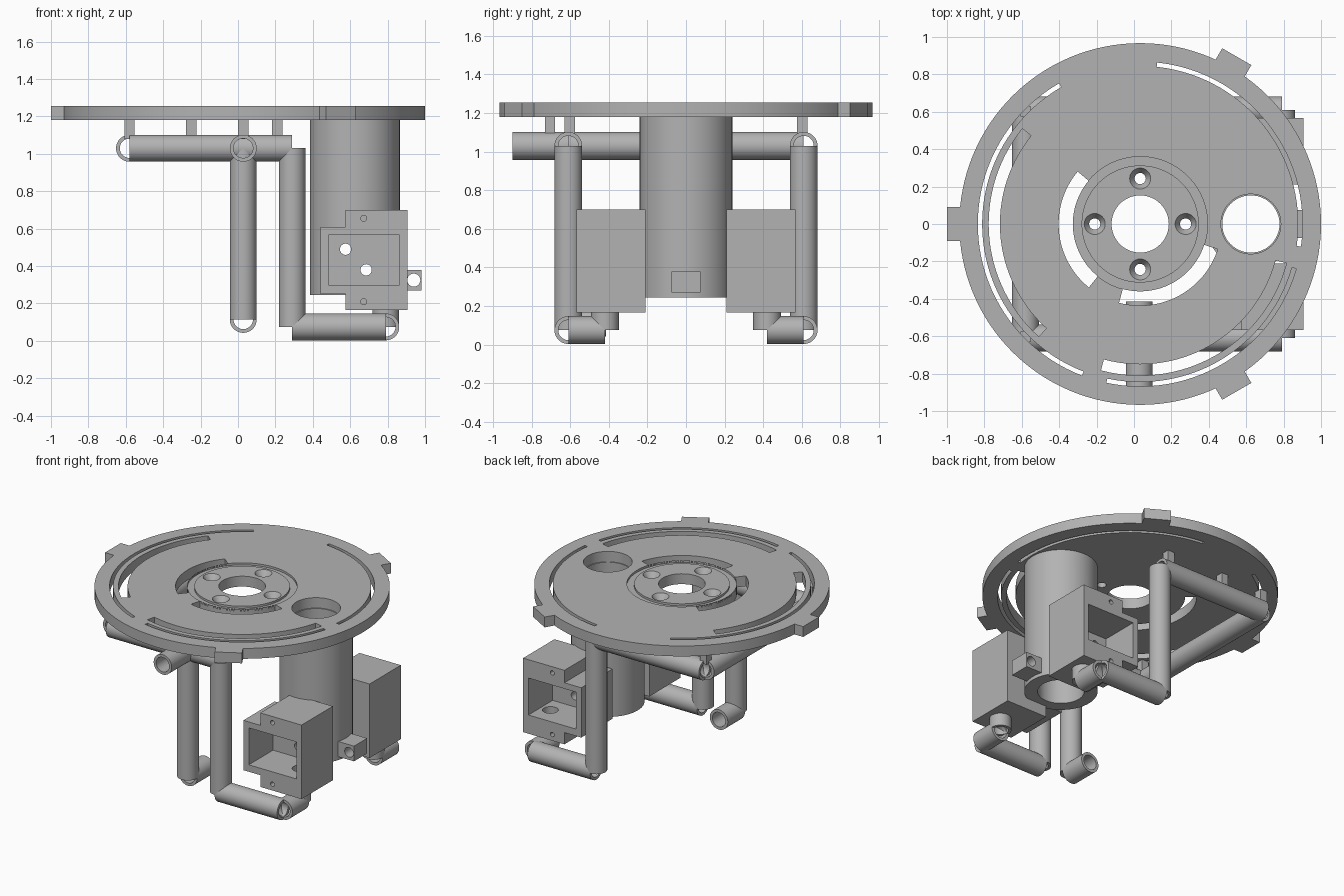
import bpy
import bmesh
from math import pi, cos, sin, radians
from mathutils import Vector

if "Cube" in bpy.data.objects:
    bpy.data.objects.remove(bpy.data.objects["Cube"])

grey = bpy.data.materials.new("plain grey")
grey.use_nodes = True
grey.diffuse_color = (0.45, 0.45, 0.45, 1)
grey.node_tree.nodes["Principled BSDF"].inputs["Base Color"].default_value = (0.45, 0.45, 0.45, 1)


def add_object(name, bm):
    bmesh.ops.recalc_face_normals(bm, faces=bm.faces[:])
    mesh = bpy.data.meshes.new(name)
    bm.to_mesh(mesh)
    bm.free()
    mesh.materials.append(grey)
    obj = bpy.data.objects.new(name, mesh)
    bpy.context.collection.objects.link(obj)
    return obj


def prism(name, points, offset):
    """Extrude a flat outline by an offset vector."""
    bm = bmesh.new()
    face = bm.faces.new([bm.verts.new(p) for p in points])
    top = bmesh.ops.extrude_face_region(bm, geom=[face])["geom"]
    verts = [v for v in top if isinstance(v, bmesh.types.BMVert)]
    bmesh.ops.translate(bm, verts=verts, vec=offset)
    return add_object(name, bm)


def box(name, x, y, z):
    outline = [(x[0], y[0], z[0]), (x[1], y[0], z[0]), (x[1], y[1], z[0]), (x[0], y[1], z[0])]
    return prism(name, outline, (0, 0, z[1] - z[0]))


def rod(name, start, end, r1, r2=None, sides=48):
    start, end = Vector(start), Vector(end)
    axis = end - start
    bm = bmesh.new()
    bmesh.ops.create_cone(bm, cap_ends=True, segments=sides, radius1=r1,
                          radius2=r1 if r2 is None else r2, depth=axis.length)
    turn = axis.to_track_quat("Z", "Y").to_matrix().to_4x4()
    bmesh.ops.transform(bm, matrix=turn, verts=bm.verts)
    bmesh.ops.translate(bm, verts=bm.verts, vec=(start + end) / 2)
    return add_object(name, bm)


def combine(obj, other, operation="DIFFERENCE"):
    """Apply a boolean and delete the second object."""
    mod = obj.modifiers.new("cut", "BOOLEAN")
    mod.operation, mod.solver, mod.object = operation, "EXACT", other
    graph = bpy.context.evaluated_depsgraph_get()
    old = obj.data
    new = bpy.data.meshes.new_from_object(obj.evaluated_get(graph))
    obj.modifiers.clear()
    obj.data = new
    bpy.data.meshes.remove(old)
    bpy.data.objects.remove(other)


CX = 0.033          # disc centre
Z0, Z1 = 1.18, 1.255  # disc underside and top


def arc_cutter(r0, r1, a0, a1, low=Z0 - 0.05):
    n = max(8, int((a1 - a0) / 3))
    angles = [radians(a0 + (a1 - a0) * i / n) for i in range(n + 1)]
    pts = [(CX + r1 * cos(a), r1 * sin(a), low) for a in angles]
    pts += [(CX + r0 * cos(a), r0 * sin(a), low) for a in reversed(angles)]
    return prism("cutter", pts, (0, 0, 1.4 - low))


# Disc with three rim tabs
disc = rod("base_disc", (CX, 0, Z0), (CX, 0, Z1), 0.967, sides=128)
for angle in (60, 180, 300):
    a = radians(angle)
    out, side = Vector((cos(a), sin(a), 0)), Vector((-sin(a), cos(a), 0))
    mid = Vector((CX, 0, Z0))
    pts = [mid + out * r + side * s for r, s in
           ((0.9, -0.09), (1.033, -0.09), (1.033, 0.09), (0.9, 0.09))]
    combine(disc, prism("tab", pts, (0, 0, Z1 - Z0)), "UNION")

# Curved slots through the disc
for slot in ((0.845, 0.868, 120, 249), (0.75, 0.81, 141, 228), (0.75, 0.81, 255, 345),
             (0.845, 0.868, 258, 344), (0.845, 0.868, -8, 84),
             (0.36, 0.436, 140, 231), (0.36, 0.436, 255, 342)):
    combine(disc, arc_cutter(*slot))

# Hub groove, bore and countersunk screw holes
groove = rod("cutter", (CX, 0, Z1 - 0.015), (CX, 0, 1.4), 0.36, sides=96)
combine(groove, rod("core", (CX, 0, 1.1), (CX, 0, 1.5), 0.313, sides=96))
combine(disc, groove)
combine(disc, rod("cutter", (CX, 0, 1), (CX, 0, 1.4), 0.153))
combine(disc, rod("cutter", (0.625, 0, 1), (0.625, 0, 1.4), 0.16))
for i in range(4):
    x, y = CX + 0.243 * cos(i * pi / 2), 0.243 * sin(i * pi / 2)
    combine(disc, rod("cutter", (x, y, 1), (x, y, 1.4), 0.03, sides=24))
    combine(disc, rod("cutter", (x, y, Z1 - 0.04), (x, y, Z1 + 0.001), 0.03, 0.057, sides=24))

# Large hanging sleeve, with the bores that run through both housings
BORES = ((0.575, 0.49), (0.685, 0.38))
sleeve = rod("sleeve", (0.625, 0, 0.245), (0.625, 0, Z0), 0.24, sides=64)
combine(sleeve, rod("cutter", (0.625, 0, 0.1), (0.625, 0, 1.3), 0.153))
for x, z in BORES:
    combine(sleeve, rod("cutter", (x, -1, z), (x, 1, z), 0.03, sides=24))

# Small lug on the sleeve
lug = box("sleeve_lug", (0.85, 0.98), (-0.075, 0.075), (0.27, 0.38))
combine(lug, rod("cutter", (0.94, -0.2, 0.325), (0.94, 0.2, 0.325), 0.035, sides=24))


def tube(name, start, end):
    """Hollow pipe, open at both ends."""
    pipe = rod(name, start, end, 0.072, sides=40)
    a, b = Vector(start), Vector(end)
    d = (b - a).normalized() * 0.05
    combine(pipe, rod("cutter", a - d, b + d, 0.052, sides=40))


def tube_run(name, nodes):
    for i in range(len(nodes) - 1):
        tube(f"{name}_{i + 1}", nodes[i], nodes[i + 1])


def post(name, x, y):
    box(name, (x - 0.027, x + 0.027), (y - 0.027, y + 0.027), (1.08, Z0))


# Mirrored housings, pipe runs and posts
for label, s in (("front", -1), ("back", 1)):
    # Stepped housing with an open pocket
    outline = [(0.44, 0.25), (0.575, 0.25), (0.575, 0.165), (0.905, 0.165),
               (0.905, 0.70), (0.575, 0.70), (0.575, 0.61), (0.44, 0.61)]
    housing = prism(f"{label}_housing", [(x, s * 0.21, z) for x, z in outline],
                    (0, s * 0.357, 0))
    combine(housing, box("cutter", (0.483, 0.863), sorted((s * 0.29, s * 0.7)), (0.30, 0.567)))
    for x, z in BORES:
        combine(housing, rod("cutter", (x, s * 0.1, z), (x, s * 0.4, z), 0.03, sides=24))
    for z in (0.21, 0.655):
        combine(housing, rod("cutter", (0.672, s * 0.45, z), (0.672, s * 0.7, z), 0.016, sides=16))
    combine(housing, rod("cutter", (0.79, s * 0.42, 0.1), (0.79, s * 0.42, 0.35), 0.052, sides=40))

    # Pipe from the housing floor up to the disc
    y = s * 0.61
    tube_run(f"{label}_pipe", [(0.79, s * 0.42, 0.165), (0.79, s * 0.42, 0.075), (0.79, y, 0.075),
                               (0.29, y, 0.075), (0.29, y, 1.03), (-0.58, y, 1.03)])
    for i, x in enumerate((-0.58, -0.25, 0.21)):
        post(f"{label}_post_{i + 1}", x, s * 0.603)

# Pipe joining the two runs, and the separate centre pipe
tube("cross_pipe", (-0.58, -0.61, 1.03), (-0.58, 0.61, 1.03))
tube_run("centre_pipe", [(0.028, -0.9, 1.03), (0.028, -0.61, 1.03),
                         (0.028, -0.61, 0.115), (0.028, -0.415, 0.115)])
post("centre_post", 0.028, -0.705)

# Smooth the round walls and keep edges sharp
bpy.ops.object.select_all(action="DESELECT")
for obj in bpy.context.collection.objects:
    if obj.type == "MESH" and grey.name in obj.data.materials:
        obj.select_set(True)
        bpy.context.view_layer.objects.active = obj
bpy.ops.object.shade_smooth_by_angle(angle=radians(30))
